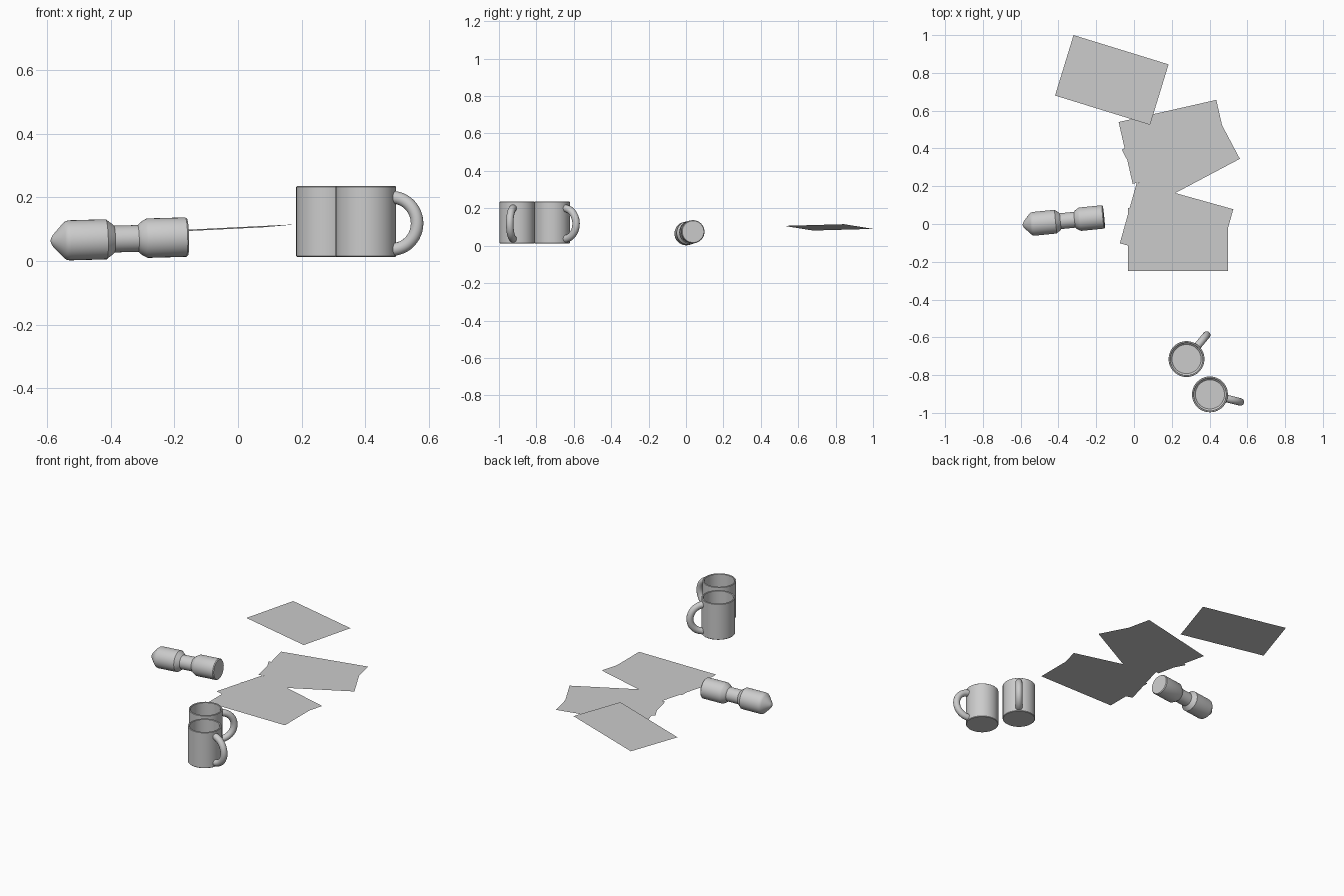
import bpy, bmesh, math
from mathutils import Vector, Matrix

if "Cube" in bpy.data.objects:
    bpy.data.objects.remove(bpy.data.objects["Cube"])


def finish(bm, name, smooth=True):
    bmesh.ops.recalc_face_normals(bm, faces=bm.faces)
    me = bpy.data.meshes.new(name)
    bm.to_mesh(me)
    bm.free()
    ob = bpy.data.objects.new(name, me)
    bpy.context.collection.objects.link(ob)
    if smooth:
        bpy.ops.object.select_all(action='DESELECT')
        bpy.context.view_layer.objects.active = ob
        ob.select_set(True)
        bpy.ops.object.shade_smooth_by_angle(angle=math.radians(35))
    return ob


def lathe(bm, profile, sides=48):
    # profile: (radius, height) points around z, ends on the axis
    rings = []
    for r, z in profile:
        if r == 0:
            rings.append([bm.verts.new((0, 0, z))] * sides)
        else:
            rings.append([bm.verts.new((r * math.cos(2 * math.pi * i / sides),
                                        r * math.sin(2 * math.pi * i / sides), z))
                          for i in range(sides)])
    for a, b in zip(rings, rings[1:]):
        for i in range(sides):
            j = (i + 1) % sides
            bm.faces.new(list(dict.fromkeys((a[i], a[j], b[j], b[i]))))


def mug(name, x, y, angle):
    place = Matrix.Translation((x, y, 0.012)) @ Matrix.Rotation(math.radians(angle), 4, 'Z')
    # hollow cup
    bm = bmesh.new()
    lathe(bm, [(0, 0), (0.092, 0), (0.095, 0.003), (0.095, 0.221), (0.093, 0.223),
               (0.087, 0.223), (0.085, 0.221), (0.085, 0.022), (0.077, 0.014), (0, 0.014)])
    finish(bm, name + "_cup").matrix_world = place
    # half ring handle, ends buried in the cup wall
    bm = bmesh.new()
    rings = []
    for i in range(25):
        a = math.radians(-90 + 180 * i / 24)
        ring = []
        for k in range(16):
            b = 2 * math.pi * k / 16
            r = 0.082 + 0.02 * math.cos(b)
            ring.append(bm.verts.new((0.084 + r * math.cos(a), 0.02 * math.sin(b),
                                      0.106 + r * math.sin(a))))
        rings.append(ring)
    for p, q in zip(rings, rings[1:]):
        for k in range(16):
            j = (k + 1) % 16
            bm.faces.new((p[k], p[j], q[j], q[k]))
    finish(bm, name + "_handle").matrix_world = place


def sheet(name, corner, u, v):
    c, u, v = Vector(corner), Vector(u), Vector(v)
    bm = bmesh.new()
    bm.faces.new([bm.verts.new(p) for p in (c, c + u, c + u + v, c + v)])
    bm.normal_update()
    me = bpy.data.meshes.new(name)
    bm.to_mesh(me)
    bm.free()
    bpy.context.collection.objects.link(bpy.data.objects.new(name, me))


# two mugs
mug("mug_back", 0.278, -0.715, 50)
mug("mug_front", 0.402, -0.902, -14)

# loose paper, lying flat: left-front corner, height, turn
for i, (x, y, z, deg) in enumerate([(-0.032, -0.25, 0.013, 0), (-0.075, -0.102, 0.015, -15.6),
                                    (0.092, 0.097, 0.013, 27.9), (-0.007, 0.213, 0.015, 12.8)]):
    a = math.radians(deg)
    sheet(f"paper_{i + 1}", (x, y, z), (0.53 * math.cos(a), 0.53 * math.sin(a), 0),
          (-0.335 * math.sin(a), 0.335 * math.cos(a), 0))
# raised, tilted paper
sheet("paper_tilted", (-0.418, 0.68, 0.081), (0.503, -0.155, 0.025), (0.098, 0.32, 0.009))

# torch: lathed along its axis, then laid down
bm = bmesh.new()
lathe(bm, [(0, 0), (0.011, 0.004), (0.018, 0.008), (0.055, 0.042), (0.061, 0.05), (0.063, 0.06),
           (0.063, 0.177), (0.060, 0.18), (0.046, 0.199), (0.042, 0.202), (0.042, 0.277),
           (0.046, 0.281), (0.050, 0.285), (0.059, 0.3), (0.062, 0.306), (0.062, 0.428),
           (0.058, 0.433), (0, 0.433)], 32)
torch = finish(bm, "torch")
start, end = Vector((-0.59, -0.005, 0.063)), Vector((-0.158, 0.038, 0.075))
torch.matrix_world = Matrix.Translation(start) @ (end - start).to_track_quat('Z', 'Y').to_matrix().to_4x4()
